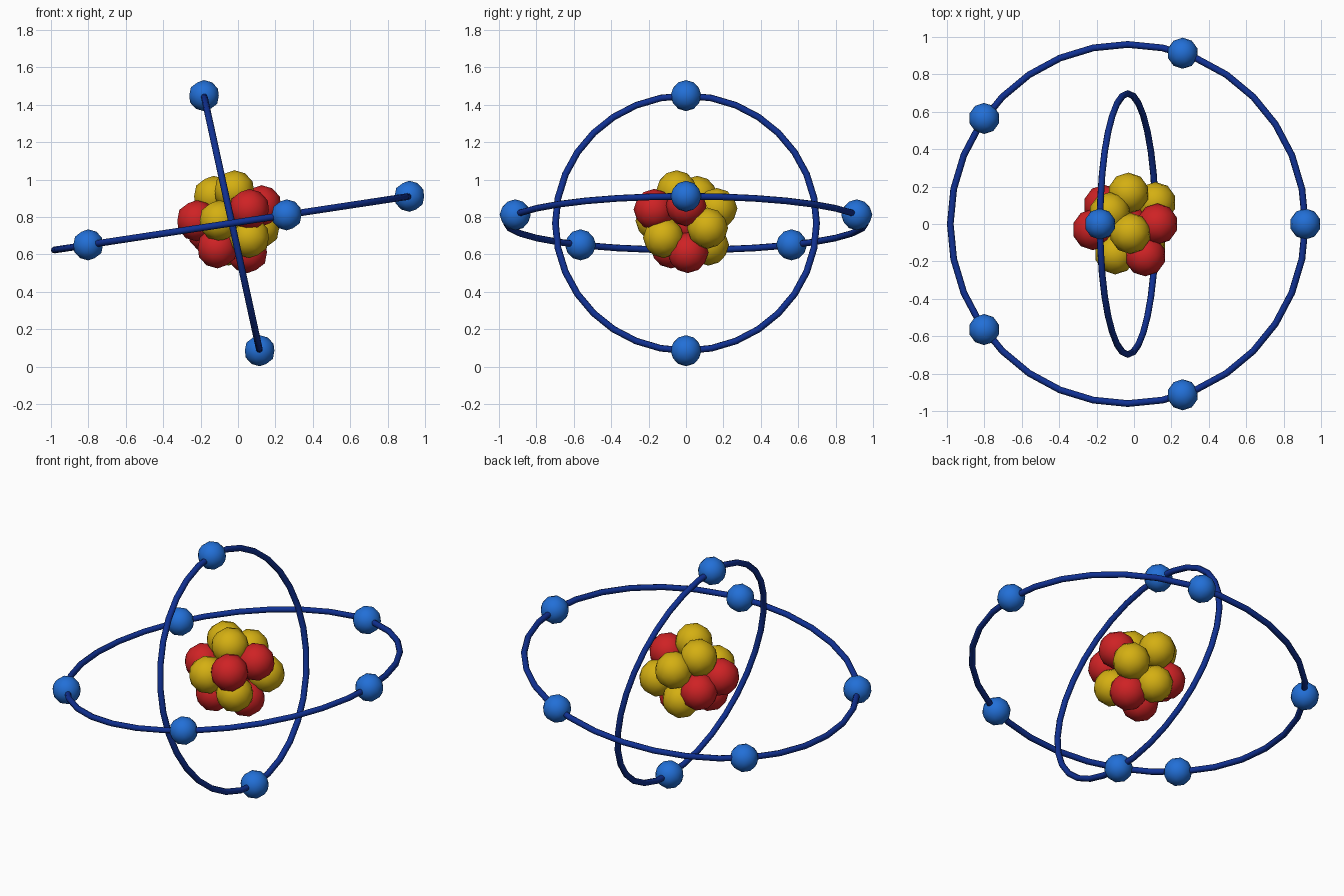
import bpy
from math import radians
from mathutils import Matrix, Vector

if "Cube" in bpy.data.objects:
    bpy.data.objects.remove(bpy.data.objects["Cube"], do_unlink=True)

CENTRE = Vector((-0.033, 0, 0.767))


def make_material(name, colour):
    mat = bpy.data.materials.new(name)
    mat.use_nodes = True
    mat.diffuse_color = (*colour, 1)
    bsdf = next(n for n in mat.node_tree.nodes if n.type == 'BSDF_PRINCIPLED')
    bsdf.inputs["Base Color"].default_value = (*colour, 1)
    return mat


red = make_material("red", (0.62, 0.016, 0.018))
yellow = make_material("yellow", (0.66, 0.43, 0.006))
light_blue = make_material("light_blue", (0.016, 0.16, 0.68))
dark_blue = make_material("dark_blue", (0.005, 0.03, 0.29))


def finish(name, mat):
    obj = bpy.context.object
    obj.name = name
    obj.data.materials.append(mat)
    bpy.ops.object.shade_smooth_by_angle(angle=radians(60))
    return obj


def ball(name, position, radius, mat):
    bpy.ops.mesh.primitive_ico_sphere_add(subdivisions=2, radius=radius, location=position)
    return finish(name, mat)


def orbit(name, radius, tilt, electrons):
    """Thin ring tilted about y, with evenly spaced electrons along it."""
    bpy.ops.mesh.primitive_torus_add(major_segments=32, minor_segments=8,
                                     major_radius=radius, minor_radius=0.018,
                                     location=CENTRE, rotation=(0, tilt, 0))
    finish(name + "_ring", dark_blue)
    turn = Matrix.Rotation(tilt, 3, 'Y')
    for i in range(electrons):
        spin = Matrix.Rotation(radians(360 * i / electrons), 3, 'Z')
        ball(f"{name}_electron_{i + 1}", CENTRE + turn @ spin @ Vector((radius, 0, 0)),
             0.083, light_blue)


# Electron orbits
orbit("outer", 0.96, radians(-8.6), 5)
orbit("inner", 0.698, radians(77.7), 2)

# Nucleus: a packed cluster of protons and neutrons
protons = [(0.06, -0.17, 0.84), (0.125, 0, 0.86), (-0.22, -0.03, 0.78),
           (0.05, 0.01, 0.61), (-0.11, -0.08, 0.635), (-0.16, 0.1, 0.72),
           CENTRE]
neutrons = [(-0.02, -0.05, 0.94), (-0.1, -0.16, 0.78), (-0.13, 0.06, 0.91),
            (-0.03, 0.165, 0.845), (0.115, 0.115, 0.74), (0.06, -0.12, 0.69),
            (-0.05, 0.12, 0.65)]
for name, spots, mat in (("proton", protons, red), ("neutron", neutrons, yellow)):
    for i, spot in enumerate(spots):
        ball(f"{name}_{i + 1}", spot, 0.11, mat)
